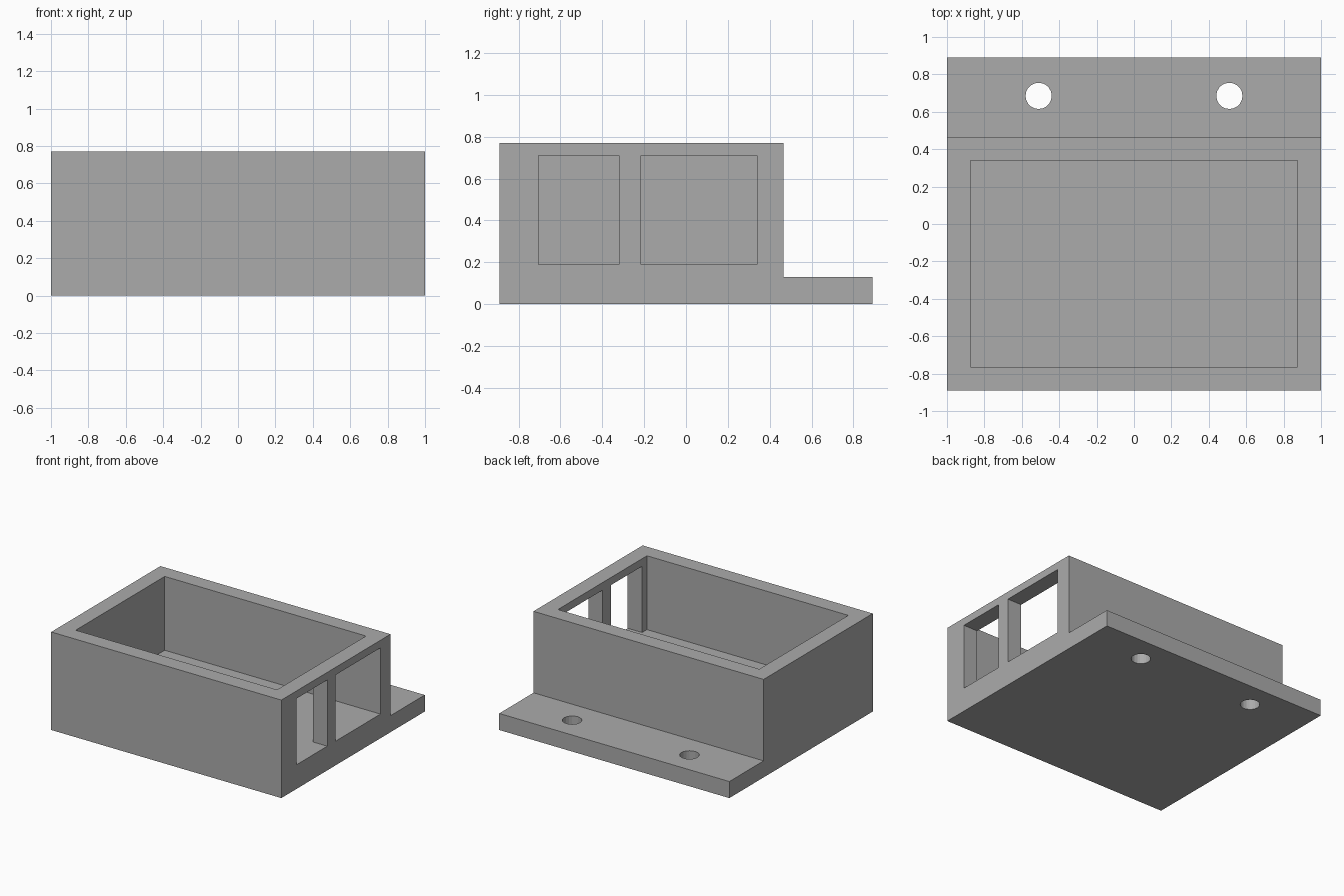
import bpy
import bmesh

default = bpy.data.objects.get("Cube")
if default:
    bpy.data.objects.remove(default, do_unlink=True)

# Single flat grey
grey = bpy.data.materials.new("plain grey")
grey.use_nodes = True
colour = (0.41, 0.41, 0.41, 1)
grey.diffuse_color = colour
grey.node_tree.nodes["Principled BSDF"].inputs["Base Color"].default_value = colour

FLOOR, TOP, LEDGE = 0.19, 0.77, 0.13
FRONT, BACK, BOX_BACK = -0.89, 0.89, 0.465
INNER_X, INNER_FRONT, INNER_BACK = 0.875, -0.765, 0.34


def link(name, bm):
    bmesh.ops.recalc_face_normals(bm, faces=bm.faces)
    mesh = bpy.data.meshes.new(name)
    bm.to_mesh(mesh)
    bm.free()
    mesh.materials.append(grey)
    obj = bpy.data.objects.new(name, mesh)
    bpy.context.collection.objects.link(obj)
    return obj


def extruded(name, profile, x0, x1):
    """Extrude a (y, z) outline along x."""
    bm = bmesh.new()
    face = bm.faces.new([bm.verts.new((x0, y, z)) for y, z in profile])
    new = bmesh.ops.extrude_face_region(bm, geom=[face])["geom"]
    verts = [v for v in new if isinstance(v, bmesh.types.BMVert)]
    bmesh.ops.translate(bm, verts=verts, vec=(x1 - x0, 0, 0))
    return link(name, bm)


def box(name, x0, x1, y0, y1, z0, z1):
    return extruded(name, [(y0, z0), (y1, z0), (y1, z1), (y0, z1)], x0, x1)


def drill(name, x, y, radius):
    bm = bmesh.new()
    bmesh.ops.create_cone(bm, cap_ends=True, segments=20, radius1=radius,
                          radius2=radius, depth=1)
    bmesh.ops.translate(bm, verts=bm.verts, vec=(x, y, 0))
    return link(name, bm)


# Solid body with the low mounting flange at the back
body = extruded("housing", [(FRONT, 0), (BACK, 0), (BACK, LEDGE), (BOX_BACK, LEDGE),
                            (BOX_BACK, TOP), (FRONT, TOP)], -1, 1)

# Open cavity, two side windows and two screw holes
cutters = [box("cavity_cutter", -INNER_X, INNER_X, INNER_FRONT, INNER_BACK, FLOOR, 1)]
for y0, y1 in ((-0.705, -0.32), (-0.215, INNER_BACK)):
    cutters.append(box("window_cutter", 0.8, 1.2, y0, y1, FLOOR, 0.71))
for x in (-0.51, 0.51):
    cutters.append(drill("screw_hole_cutter", x, 0.685, 0.07))

for cutter in cutters:
    cutter.hide_render = True
    mod = body.modifiers.new(cutter.name, "BOOLEAN")
    mod.operation = "DIFFERENCE"
    mod.solver = "EXACT"
    mod.object = cutter

# Bake the cuts and discard the cutters
bpy.context.view_layer.update()
graph = bpy.context.evaluated_depsgraph_get()
result = bpy.data.meshes.new_from_object(body.evaluated_get(graph))
body.modifiers.clear()
body.data = result
for cutter in cutters:
    bpy.data.objects.remove(cutter, do_unlink=True)
